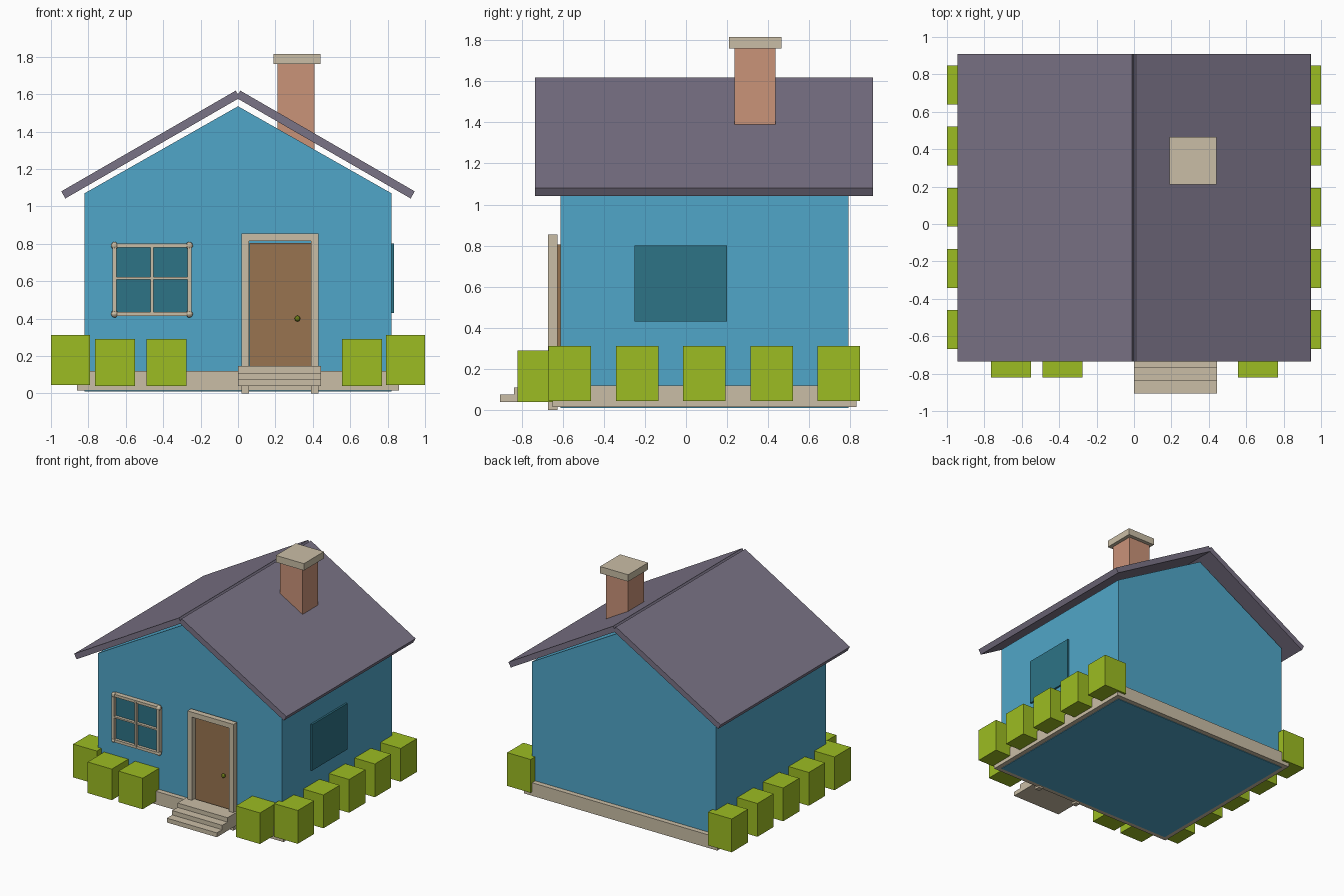
import bpy
import bmesh
from math import radians, cos, sin, tan

cube = bpy.data.objects.get("Cube")
if cube:
    bpy.data.objects.remove(cube, do_unlink=True)


def linear(c):
    c /= 255
    return c / 12.92 if c <= 0.04045 else ((c + 0.055) / 1.055) ** 2.4


def material(name, r, g, b):
    m = bpy.data.materials.new(name)
    m.use_nodes = True
    colour = (linear(r), linear(g), linear(b), 1)
    m.diffuse_color = colour
    m.node_tree.nodes["Principled BSDF"].inputs["Base Color"].default_value = colour
    return m


BLUE = material("wall blue", 80, 166, 200)
PURPLE = material("roof purple grey", 122, 115, 134)
STONE = material("stone beige", 202, 190, 166)
BRICK = material("chimney brick", 202, 147, 121)
GLASS = material("window teal", 45, 115, 134)
WOOD = material("door brown", 152, 116, 80)
GREEN = material("hedge green", 156, 188, 34)
BRASS = material("knob olive", 108, 124, 24)


def finish(name, bm, mat):
    bmesh.ops.recalc_face_normals(bm, faces=bm.faces)
    mesh = bpy.data.meshes.new(name)
    bm.to_mesh(mesh)
    bm.free()
    mesh.materials.append(mat)
    ob = bpy.data.objects.new(name, mesh)
    bpy.context.collection.objects.link(ob)
    return ob


def box(name, mat, xs, ys, zs):
    bm = bmesh.new()
    bmesh.ops.create_cube(bm, size=1)
    for v in bm.verts:
        v.co = [(lo + hi) / 2 + c * (hi - lo) for c, (lo, hi) in zip(v.co, (xs, ys, zs))]
    return finish(name, bm, mat)


def extrude_profile(name, mat, points, y0, y1):
    """Extrude an x-z outline along y."""
    bm = bmesh.new()
    face = bm.faces.new([bm.verts.new((x, y0, z)) for x, z in points])
    ext = bmesh.ops.extrude_face_region(bm, geom=[face])
    for v in ext["geom"]:
        if isinstance(v, bmesh.types.BMVert):
            v.co.y = y1
    return finish(name, bm, mat)


def ball(name, mat, centre, radius):
    bm = bmesh.new()
    bmesh.ops.create_uvsphere(bm, u_segments=10, v_segments=6, radius=radius)
    bmesh.ops.translate(bm, verts=bm.verts, vec=centre)
    return finish(name, bm, mat)


# Body of the house
box("foundation", STONE, (-0.86, 0.86), (-0.65, 0.83), (0.015, 0.12))
box("walls", BLUE, (-0.82, 0.82), (-0.61, 0.79), (0.011, 1.07))
extrude_profile("gable", BLUE, [(-0.82, 1.07), (0.82, 1.07), (0, 1.535)], -0.61, 0.79)

# Roof slabs with square ends, crossing at the ridge
slope = radians(30)
thick = 0.044
for side, label in ((1, "left"), (-1, "right")):
    eave, ridge = (0.945, 1.08), (0.012, 1.08 + 0.933 * tan(slope))
    under = [(x - thick * sin(slope), z - thick * cos(slope)) for x, z in (ridge, eave)]
    outline = [(side * x, z) for x, z in (eave, ridge, *under)]
    extrude_profile(label + "_roof", PURPLE, outline, -0.735, 0.91)

# Chimney
box("chimney", BRICK, (0.21, 0.41), (0.235, 0.435), (1.2, 1.77))
box("chimney_cap", STONE, (0.19, 0.44), (0.21, 0.465), (1.76, 1.815))

# Front window: pane, bars and round corners
wx, wz = (-0.66, -0.26), (0.425, 0.79)
box("front_pane", GLASS, wx, (-0.625, -0.6), wz)
for x, w in ((wx[0], 0.011), (-0.46, 0.008), (wx[1], 0.011)):
    box("window_upright", STONE, (x - w, x + w), (-0.65, -0.61), wz)
for z, w in ((wz[0], 0.011), (0.615, 0.006), (wz[1], 0.011)):
    box("window_crossbar", STONE, wx, (-0.648, -0.61), (z - w, z + w))
for x in wx:
    for z in wz:
        ball("window_corner", STONE, (x, -0.635, z), 0.02)

# Side window
box("side_pane", GLASS, (0.81, 0.835), (-0.25, 0.2), (0.43, 0.8))

# Door with its frame and knob
box("door", WOOD, (0.062, 0.39), (-0.627, -0.6), (0.1, 0.805))
for x in (0.02, 0.39):
    box("door_post", STONE, (x, x + 0.04), (-0.672, -0.626), (0.005, 0.855))
box("door_lintel", STONE, (0.02, 0.43), (-0.672, -0.626), (0.815, 0.855))
ball("door_knob", BRASS, (0.318, -0.64, 0.4), 0.016)

# Steps
for i in range(3):
    z = 0.04 + i * 0.035
    box("step", STONE, (0, 0.445), (-0.905 + i * 0.068, -0.64), (z, z + 0.035))

# Hedge blocks along the front and both sides
for x in (-0.765, -0.49, 0.555):
    box("front_bush", GREEN, (x, x + 0.215), (-0.82, -0.61), (0.04, 0.29))
for i in range(5):
    y = -0.668 + i * 0.327
    for x in (-1, 0.79):
        box("side_bush", GREEN, (x, x + 0.21), (y, y + 0.207), (0.045, 0.313))
# Feet at the ground line below the door posts
for x in (0.02, 0.39):
    box("post_foot", STONE, (x, x + 0.04), (-0.672, -0.626), (0, 0.04))
